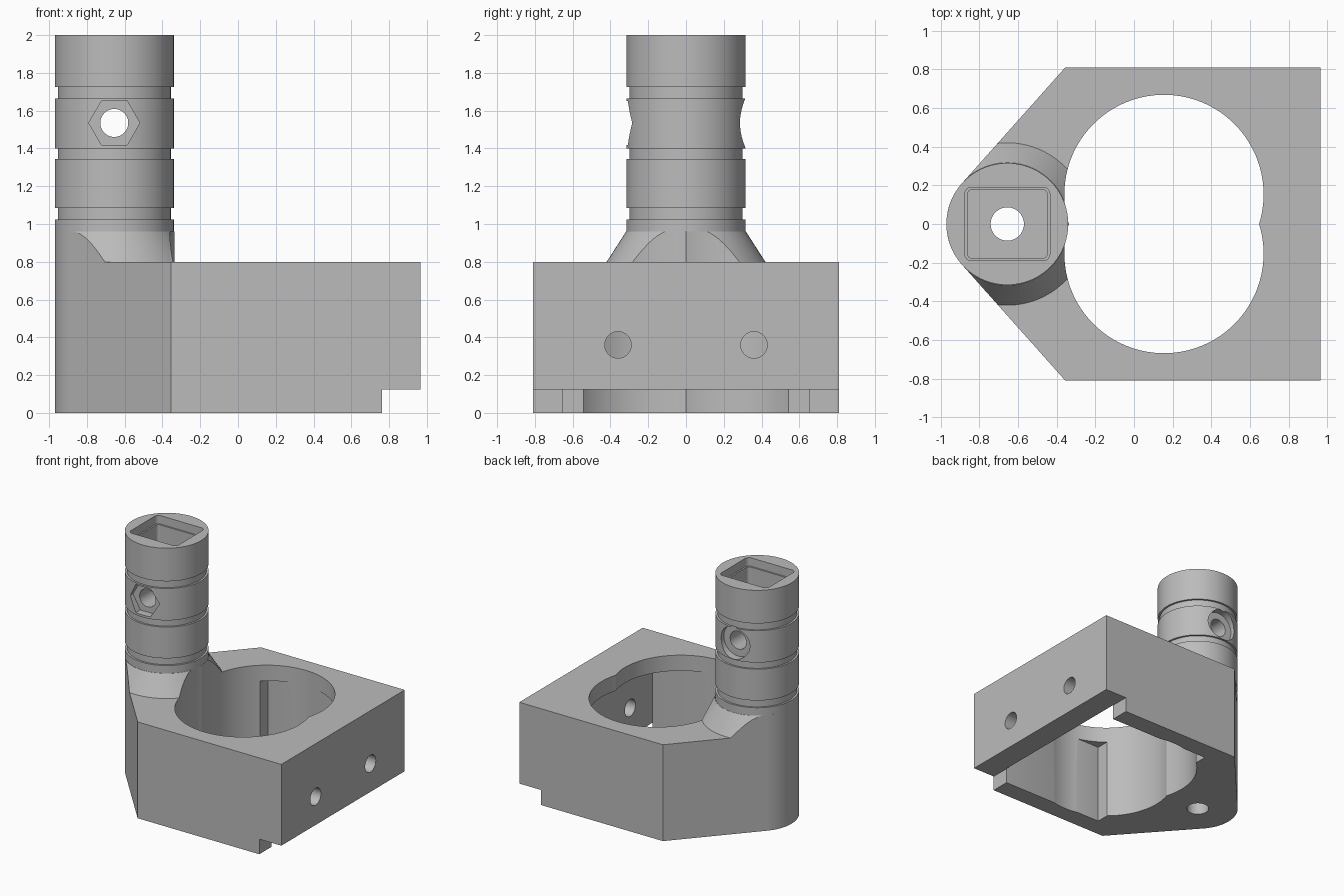
import bpy, bmesh, math
from mathutils import Vector, Matrix

if "Cube" in bpy.data.objects:
    bpy.data.objects.remove(bpy.data.objects["Cube"], do_unlink=True)

grey = bpy.data.materials.new("plain grey")
grey.use_nodes = True
grey.diffuse_color = (0.5, 0.5, 0.5, 1)
grey.node_tree.nodes["Principled BSDF"].inputs["Base Color"].default_value = (0.5, 0.5, 0.5, 1)

TX, TR = -0.655, 0.315          # tower axis and radius
BODY_H, COLLAR_TOP = 0.8, 0.96
BORE_Z = 1.535                  # height of the cross bore


def add(name, bm):
    bmesh.ops.recalc_face_normals(bm, faces=bm.faces)
    mesh = bpy.data.meshes.new(name)
    bm.to_mesh(mesh)
    bm.free()
    mesh.materials.append(grey)
    ob = bpy.data.objects.new(name, mesh)
    bpy.context.collection.objects.link(ob)
    return ob


def prism(name, outline, z0, z1):
    bm = bmesh.new()
    face = bm.faces.new([bm.verts.new((x, y, z0)) for x, y in outline])
    top = bmesh.ops.extrude_face_region(bm, geom=[face])["geom"]
    verts = [v for v in top if isinstance(v, bmesh.types.BMVert)]
    bmesh.ops.translate(bm, verts=verts, vec=(0, 0, z1 - z0))
    return add(name, bm)


def box(name, x0, x1, y0, y1, z0, z1):
    return prism(name, [(x0, y0), (x1, y0), (x1, y1), (x0, y1)], z0, z1)


def rod(name, start, end, r, r2=None, sides=64):
    """Cylinder, cone or hexagonal bar between two points."""
    a, b = Vector(start), Vector(end)
    bm = bmesh.new()
    turn = (b - a).to_track_quat("Z", "Y").to_matrix().to_4x4()
    bmesh.ops.create_cone(bm, cap_ends=True, segments=sides, radius1=r,
                          radius2=r if r2 is None else r2, depth=(b - a).length,
                          matrix=Matrix.Translation((a + b) / 2) @ turn)
    return add(name, bm)


def arc(cx, cy, r, a0, a1, n):
    return [(cx + r * math.cos(a0 + (a1 - a0) * i / n),
             cy + r * math.sin(a0 + (a1 - a0) * i / n)) for i in range(n + 1)]


def rounded_rect(hx, hy, r):
    pts = []
    for k, (sx, sy) in enumerate([(1, 1), (-1, 1), (-1, -1), (1, -1)]):
        pts += arc(TX + sx * (hx - r), sy * (hy - r), r, k * math.pi / 2, (k + 1) * math.pi / 2, 6)
    return pts


def boolean(ob, operation, *others):
    bpy.context.view_layer.objects.active = ob
    for other in others:
        mod = ob.modifiers.new("cut", "BOOLEAN")
        mod.operation, mod.solver, mod.object = operation, "EXACT", other
        bpy.ops.object.modifier_apply(modifier=mod.name)


def lathe(name, profile, sides):
    bm = bmesh.new()
    rings = [[bm.verts.new((TX + x, y, z)) for x, y in arc(0, 0, r, 0, math.tau, sides)[:-1]]
             for r, z in profile]
    for lo, hi in zip(rings, rings[1:]):
        for i in range(sides):
            j = (i + 1) % sides
            bm.faces.new((lo[i], lo[j], hi[j], hi[i]))
    bm.faces.new(rings[0])
    bm.faces.new(rings[-1])
    return add(name, bm)


# Block outline: square end, with sides tapering tangentially onto the tower
corner = Vector((-0.355, 0.81))
to_corner = corner - Vector((TX, 0))
tangent = math.atan2(to_corner.y, to_corner.x) + math.acos(TR / to_corner.length)
outline = [(0.965, -0.81), (0.965, 0.81), tuple(corner)]
outline += arc(TX, 0, TR, tangent, math.tau - tangent, 32)
outline += [(corner.x, -corner.y)]

block = prism("block", outline, 0, BODY_H)
collar = rod("collar", (TX, 0, BODY_H), (TX, 0, COLLAR_TOP), 0.42, 0.317, 96)
envelope = prism("envelope", outline, -0.5, 1.5)
boolean(collar, "INTERSECT", envelope)

# Main opening of two overlapping circles, and the cable bore along the tower
openings = [rod("opening", (0.155, y, -0.1), (0.155, y, 1.2), 0.515, sides=128)
            for y in (-0.153, 0.153)]
bore = rod("bore", (TX, 0, -0.1), (TX, 0, 2.1), 0.086)
boolean(collar, "DIFFERENCE", *openings, bore)

# Pocket under the block, stepped lower edge and screw holes
pocket = box("pocket", -0.18, 0.765, -0.653, 0.653, -0.1, 0.67)
step = box("step", 0.763, 1.1, -1, 1, -0.1, 0.125)
screws = [rod("screw_hole", (0.6, y, 0.36), (1.1, y, 0.36), 0.07, sides=48)
          for y in (-0.36, 0.36)]
boolean(block, "DIFFERENCE", *openings, bore, pocket, step, *screws)

# Grooved tower
profile = [(TR, COLLAR_TOP)]
for z0, z1 in [(1.025, 1.085), (1.345, 1.4), (1.665, 1.725)]:
    profile += [(TR, z0), (0.299, z0), (0.299, z1), (TR, z1)]
profile += [(TR, 2.0)]
tower = lathe("tower", profile, 96)

# Socket in the tower top, cross bore, nut recess in front, round recess behind
socket_rim = prism("socket_rim", rounded_rect(0.22, 0.19, 0.035), 1.93, 2.1)
socket = prism("socket", rounded_rect(0.207, 0.177, 0.025), 1.7, 2.05)
cross = rod("cross_bore", (TX, -0.5, BORE_Z), (TX, 0.5, BORE_Z), 0.074, sides=48)
round_recess = rod("round_recess", (TX, 0.25, BORE_Z), (TX, 0.5, BORE_Z), 0.132)
hexagon = [(x, y) for x, y in arc(0, 0, 0.135, 0, math.tau, 6)[:-1]]
nut_recess = prism("nut_recess", hexagon, 0.25, 0.5)
nut_recess.data.transform(Matrix.Translation((TX, 0, BORE_Z)) @ Matrix.Rotation(math.pi / 2, 4, "X"))
boolean(tower, "DIFFERENCE", bore, socket_rim, socket, cross, round_recess, nut_recess)

# Remove the cutters and shade
for cutter in [envelope, *openings, bore, pocket, step, *screws,
               socket_rim, socket, cross, round_recess, nut_recess]:
    bpy.data.objects.remove(cutter, do_unlink=True)
for ob in (block, collar, tower):
    bpy.ops.object.select_all(action="DESELECT")
    ob.select_set(True)
    bpy.context.view_layer.objects.active = ob
    bpy.ops.object.shade_smooth_by_angle(angle=math.radians(25))
